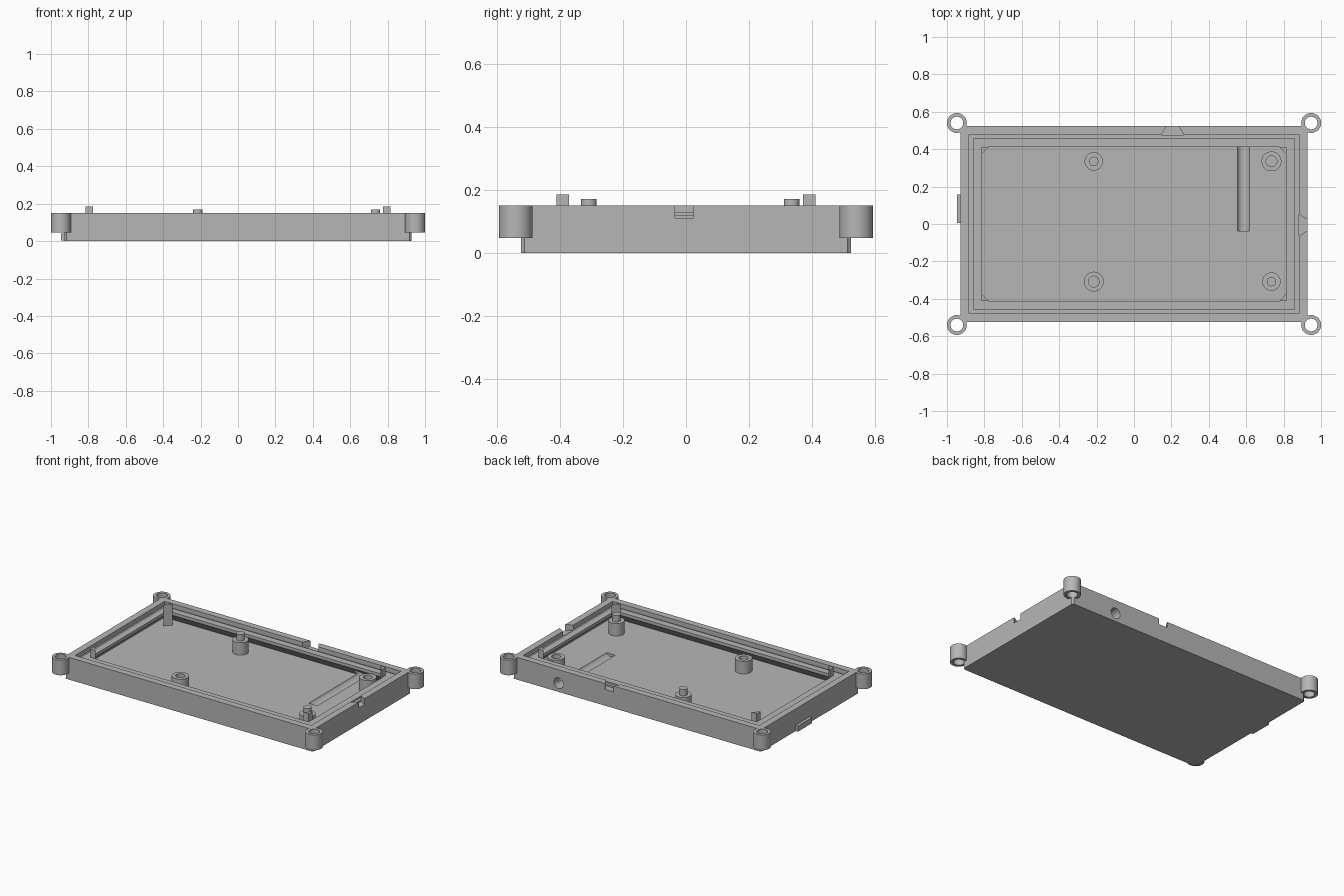
import bpy, bmesh, math
from mathutils import Matrix

if "Cube" in bpy.data.objects:
    bpy.data.objects.remove(bpy.data.objects["Cube"])

grey = bpy.data.materials.new("grey plastic")
grey.use_nodes = True
colour = (0.47, 0.47, 0.47, 1)
grey.diffuse_color = colour
grey.node_tree.nodes["Principled BSDF"].inputs["Base Color"].default_value = colour

HX, HY = 0.928, 0.523      # half size of the tray
TOP, FLOOR = 0.15, 0.043
WALL, LEDGE = 0.045, 0.112  # inset of the wall and of the ledge edge


def make(name, bm):
    bmesh.ops.recalc_face_normals(bm, faces=bm.faces)
    mesh = bpy.data.meshes.new(name)
    bm.to_mesh(mesh)
    bm.free()
    mesh.materials.append(grey)
    ob = bpy.data.objects.new(name, mesh)
    bpy.context.collection.objects.link(ob)
    return ob


def prism(name, points, z0, z1):
    bm = bmesh.new()
    face = bm.faces.new([bm.verts.new((x, y, z0)) for x, y in points])
    out = bmesh.ops.extrude_face_region(bm, geom=[face])
    verts = [v for v in out["geom"] if isinstance(v, bmesh.types.BMVert)]
    bmesh.ops.translate(bm, verts=verts, vec=(0, 0, z1 - z0))
    return make(name, bm)


def cylinder(name, x, y, r, z0, z1):
    ring = [math.tau * i / 48 for i in range(48)]
    return prism(name, [(x + r * math.cos(a), y + r * math.sin(a)) for a in ring], z0, z1)


def combine(ob, tool, operation):
    mod = ob.modifiers.new("combine", "BOOLEAN")
    mod.operation, mod.solver, mod.object = operation, "EXACT", tool
    bpy.context.view_layer.update()
    bpy.context.view_layer.objects.active = ob
    bpy.ops.object.modifier_apply(modifier=mod.name)
    bpy.data.objects.remove(tool)


def smooth(ob):
    bpy.ops.object.select_all(action="DESELECT")
    ob.select_set(True)
    bpy.context.view_layer.objects.active = ob
    bpy.ops.object.shade_smooth_by_angle(angle=math.radians(30))


# Tray: wall section (inset, height) swept round a rectangle, with a seal groove
# and a ledge carried on a sloping underside
section = [(0, 0), (0, TOP), (WALL, TOP), (WALL, 0.12), (0.066, 0.12), (0.066, 0.13),
           (LEDGE, 0.13), (LEDGE, 0.11), (WALL, FLOOR)]
bm = bmesh.new()
loops = [[bm.verts.new((sx * (HX - d), sy * (HY - d), z))
          for sx, sy in ((-1, -1), (1, -1), (1, 1), (-1, 1))] for d, z in section]
for a, b in zip(loops, loops[1:]):
    for i in range(4):
        j = (i + 1) % 4
        bm.faces.new((a[i], a[j], b[j], b[i]))
bm.faces.new(loops[0])
bm.faces.new(loops[-1])
tray = make("tray", bm)

# Screw lugs on the four corners
corners = [(sx, sy) for sx in (-1, 1) for sy in (-1, 1)]
for sx, sy in corners:
    combine(tray, cylinder("lug", sx * 0.947, sy * 0.54, 0.053, 0.047, TOP), "UNION")
for sx, sy in corners:
    combine(tray, cylinder("lug_hole", sx * 0.947, sy * 0.54, 0.034, -0.1, 0.3), "DIFFERENCE")


# Flared notches through the rim at the back and on the +x side
def notch(centre, outer, inner, edge):
    near, far = edge - WALL - 0.001, edge + 0.05
    return [(centre - inner, near), (centre - outer, edge), (centre - outer, far),
            (centre + outer, far), (centre + outer, edge), (centre + inner, near)]


combine(tray, prism("back_notch", notch(0.206, 0.032, 0.06, HY), 0.11, 0.3), "DIFFERENCE")
side = [(y, x) for x, y in notch(-0.006, 0.029, 0.057, HX)]
combine(tray, prism("side_notch", side, 0.11, 0.3), "DIFFERENCE")

# Round channel in the floor, running out through the back wall
channel = cylinder("channel", 0, 0, 0.036, -0.037, 0.7)
channel.data.transform(Matrix.Translation((0.586, 0, 0.059)) @ Matrix.Rotation(-math.pi / 2, 4, "X"))
combine(tray, channel, "DIFFERENCE")
smooth(tray)

# Triangular posts in the inner corners
for sx, sy in corners:
    x, y = sx * (HX - LEDGE), sy * (HY - LEDGE)
    prism("corner_post", [(x, y), (x - sx * 0.04, y), (x, y - sy * 0.04)], FLOOR - 0.01, 0.185)

# Board supports: two with pins, two with holes, on opposite diagonals
for x, y, pinned in ((-0.215, 0.335, True), (0.735, -0.308, True),
                     (-0.215, -0.308, False), (0.735, 0.335, False)):
    boss = cylinder("board_support", x, y, 0.049 if pinned else 0.053, FLOOR - 0.01, 0.127)
    if pinned:
        smooth(cylinder("locating_pin", x, y, 0.025, 0.12, 0.17))
    else:
        combine(boss, cylinder("support_hole", x, y, 0.029, FLOOR, 0.3), "DIFFERENCE")
    smooth(boss)

# Small tab low on the -x wall
prism("side_tab", [(-0.947, 0.005), (-HX + 0.01, 0.005), (-HX + 0.01, 0.157), (-0.947, 0.157)], 0.002, 0.04)
